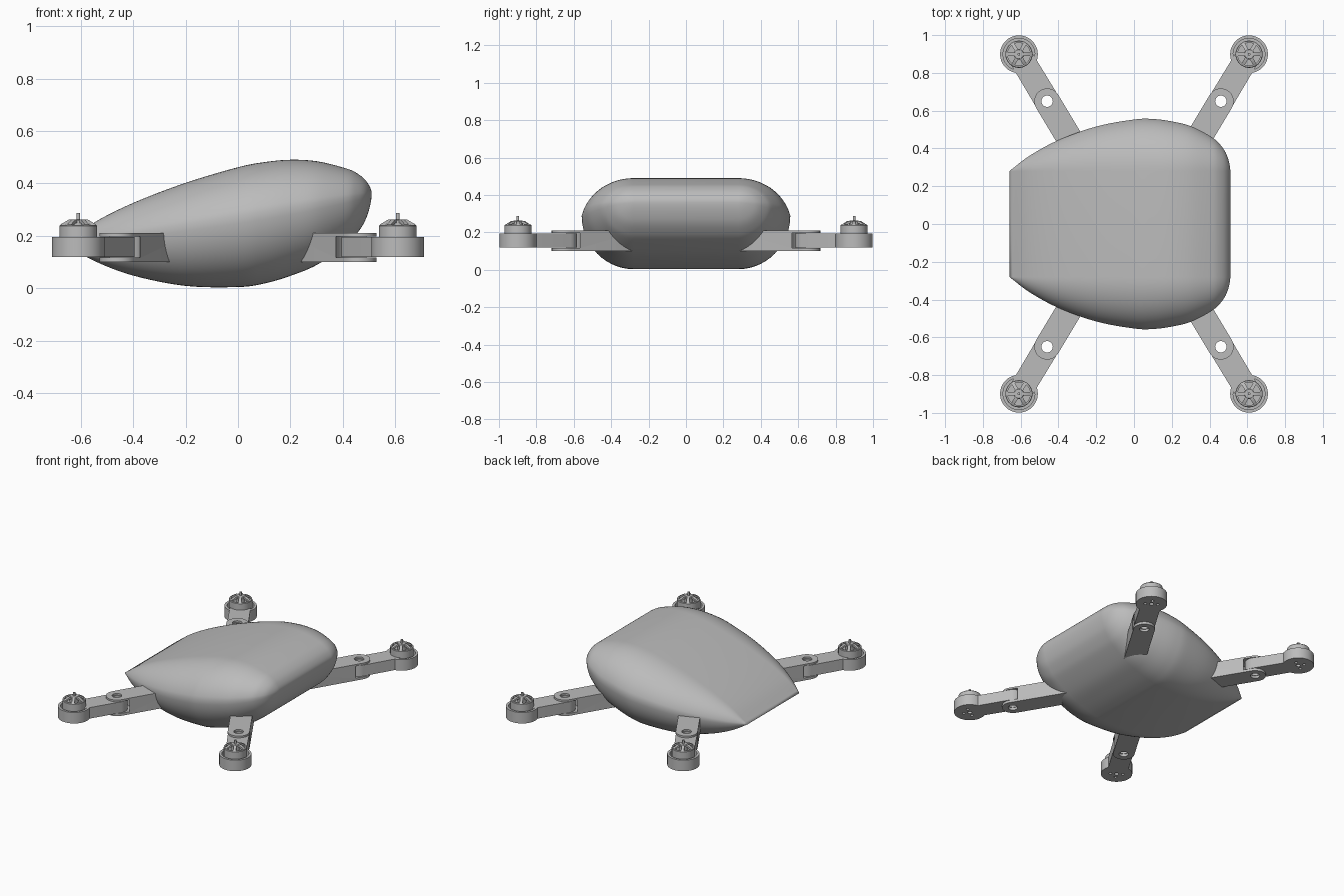
import bpy, bmesh
from math import sin, cos, pi, radians, atan2
from mathutils import Matrix, Vector

cube = bpy.data.objects.get("Cube")
if cube:
    bpy.data.objects.remove(cube, do_unlink=True)

grey = bpy.data.materials.new("plain_grey")
grey.use_nodes = True
colour = (0.5, 0.5, 0.5, 1)
grey.diffuse_color = colour
grey.node_tree.nodes["Principled BSDF"].inputs["Base Color"].default_value = colour


def finish(bm, name):
    bmesh.ops.remove_doubles(bm, verts=bm.verts, dist=1e-5)
    bmesh.ops.recalc_face_normals(bm, faces=bm.faces)
    mesh = bpy.data.meshes.new(name)
    bm.to_mesh(mesh)
    bm.free()
    mesh.materials.append(grey)
    obj = bpy.data.objects.new(name, mesh)
    bpy.context.collection.objects.link(obj)
    return obj


def smooth(mesh, angle=35):
    mesh.shade_smooth()
    mesh.set_sharp_from_angle(angle=radians(angle))


def prism(bm, outline, z0, z1, matrix=Matrix()):
    low, high = ([bm.verts.new(matrix @ Vector((x, y, z))) for x, y in outline] for z in (z0, z1))
    bm.faces.new(low)
    bm.faces.new(high)
    n = len(outline)
    for i in range(n):
        j = (i + 1) % n
        bm.faces.new((low[i], low[j], high[j], high[i]))


def circle(r, n=32, cx=0, cy=0):
    return [(cx + r * cos(2 * pi * i / n), cy + r * sin(2 * pi * i / n)) for i in range(n)]


def lathe(bm, profile, n=40):
    verts = [bm.verts.new((r, 0, z)) for r, z in profile]
    edges = [bm.edges.new(pair) for pair in zip(verts, verts[1:])]
    bmesh.ops.spin(bm, geom=verts + edges, cent=(0, 0, 0), axis=(0, 0, 1),
                   angle=2 * pi, steps=n, use_merge=True)


def cut(obj, outlines):
    # each cutter is a list of outlines with its z range
    cutters = []
    for shapes, z0, z1 in outlines:
        bm = bmesh.new()
        for shape in shapes:
            prism(bm, shape, z0, z1)
        cutter = finish(bm, "cutter")
        cutter.hide_render = True
        mod = obj.modifiers.new("cut", "BOOLEAN")
        mod.operation, mod.solver, mod.object = "DIFFERENCE", "EXACT", cutter
        cutters.append(cutter)
    bpy.context.view_layer.update()
    graph = bpy.context.evaluated_depsgraph_get()
    mesh = bpy.data.meshes.new_from_object(obj.evaluated_get(graph))
    obj.modifiers.clear()
    obj.data = mesh
    for cutter in cutters:
        bpy.data.objects.remove(cutter, do_unlink=True)


# Body: wing-like section, straight in the middle with rounded ends
# stations: x, height above the chord, radius below and beside it
stations = [Vector(s) for s in (
    (-.66, 0, 0), (-.55, .062, .083), (-.4, .113, .164), (-.2, .157, .236),
    (0, .184, .273), (.1, .187, .276), (.2, .18, .263), (.3, .158, .238),
    (.4, .118, .187), (.45, .09, .147), (.49, .05, .088), (.51, 0, 0))]
x, up, rad = stations[-2]
points = [2 * stations[0] - stations[1]] + stations + [Vector((x, -up, -rad))]
curve = []
for a, b, c, d in zip(points, points[1:], points[2:], points[3:]):
    for k in range(6):
        t = k / 6
        curve.append(b + t / 2 * (c - a) + t * t / 2 * (2 * a - 5 * b + 4 * c - d)
                     + t ** 3 / 2 * (3 * b - a - 3 * c + d))
curve.append(stations[-1])

bm = bmesh.new()
STEPS, HALF = 14, 0.28
lean = radians(12)
rings = []
for x, up, rad in curve:
    chord = 0.17 + 0.163 * (x + 0.66)
    quarter_top, quarter_low = [], []
    for i in range(STEPS + 1):
        p = lean + (pi / 2 - lean) * i / STEPS
        quarter_top.append((rad * cos(p) / cos(lean), up * (sin(p) - sin(lean)) / (1 - sin(lean))))
        q = pi / 2 * i / STEPS
        quarter_low.append((rad * cos(q), -rad * sin(q)))
    ring = [(HALF + y, z) for y, z in quarter_top]
    ring += [(-HALF - y, z) for y, z in reversed(quarter_top)]
    ring += [(-HALF - y, z) for y, z in quarter_low[1:]]
    ring += [(HALF + y, z) for y, z in reversed(quarter_low[1:])]
    rings.append([bm.verts.new((x, y, chord + z)) for y, z in ring])
for r, s in zip(rings, rings[1:]):
    for i in range(len(r)):
        j = (i + 1) % len(r)
        bm.faces.new((r[i], r[j], s[j], s[i]))
bmesh.ops.dissolve_degenerate(bm, dist=1e-5, edges=bm.edges)
body = finish(bm, "body")
smooth(body.data, 30)

# Arm parts are built along +x with the hinge at the origin
REACH, WIDE = 0.29, 0.068


def arc(r, start, end, n=16):
    return [(r * cos(start + (end - start) * i / n), r * sin(start + (end - start) * i / n))
            for i in range(n + 1)]


# Inner arm: block ending in a forked, rounded hinge
bm = bmesh.new()
prism(bm, [(-.44, -WIDE)] + arc(WIDE, -pi / 2, pi / 2) + [(-.44, WIDE)], .10, .21)
inner = finish(bm, "inner_arm")
cut(inner, [([circle(.088)], .117, .198), ([circle(.03)], .05, .25)])
smooth(inner.data)

# Outer arm: tongue in the fork, running out to the motor cup
bm = bmesh.new()
prism(bm, arc(WIDE - .002, pi / 2, 3 * pi / 2) + [(REACH - .03, -.064), (REACH - .03, .064)],
      .12, .195)
outer = finish(bm, "outer_arm")
cut(outer, [([circle(.03)], .05, .25)])
smooth(outer.data)

# Motor cup with a recess and screw holes underneath
bm = bmesh.new()
lathe(bm, [(0, .12), (.1, .12), (.1, .195), (.084, .195), (.084, .15), (0, .15)])
cup = finish(bm, "motor_cup")
holes = [circle(.01, 16, .04 * cos(a), .04 * sin(a)) for a in (0, pi / 2, pi, 3 * pi / 2)]
cut(cup, [(holes + [circle(.014, 16)], .1, .135)])
smooth(cup.data)

# Motor bell: open drum, six sloping spokes, hub
bm = bmesh.new()
lathe(bm, [(0, .145), (.072, .145), (.072, .238), (.069, .242), (.06, .242), (.06, .225), (0, .225)])
lathe(bm, [(0, .222), (.028, .222), (.028, .258), (.024, .263), (0, .263)], 24)
side = [(.018, .262), (.036, .262), (.068, .243), (.068, .23), (.036, .248), (.018, .248)]
for i in range(6):
    turn = Matrix.Rotation(i * pi / 3, 4, "Z") @ Matrix.Rotation(pi / 2, 4, "X")
    prism(bm, side, -.009, .009, turn)
bell = finish(bm, "motor_bell")
smooth(bell.data)

# Motor shaft
bm = bmesh.new()
prism(bm, circle(.007, 16), .25, .287)
shaft = finish(bm, "motor_shaft")
smooth(shaft.data)

# Place the four arms
parts = [(inner, 0), (outer, 0), (cup, REACH), (bell, REACH), (shaft, REACH)]
for depth, sy in (("front", -1), ("back", 1)):
    for hand, sx in (("left", 1), ("right", -1)):
        angle = atan2(sy * .25, sx * .15)
        for part, along in parts:
            copy = bpy.data.objects.new(f"{depth}_{hand}_{part.name}", part.data)
            copy.location = (sx * .46 + along * cos(angle), sy * .65 + along * sin(angle), 0)
            copy.rotation_euler.z = angle
            bpy.context.collection.objects.link(copy)
for part, along in parts:
    bpy.data.objects.remove(part, do_unlink=True)
